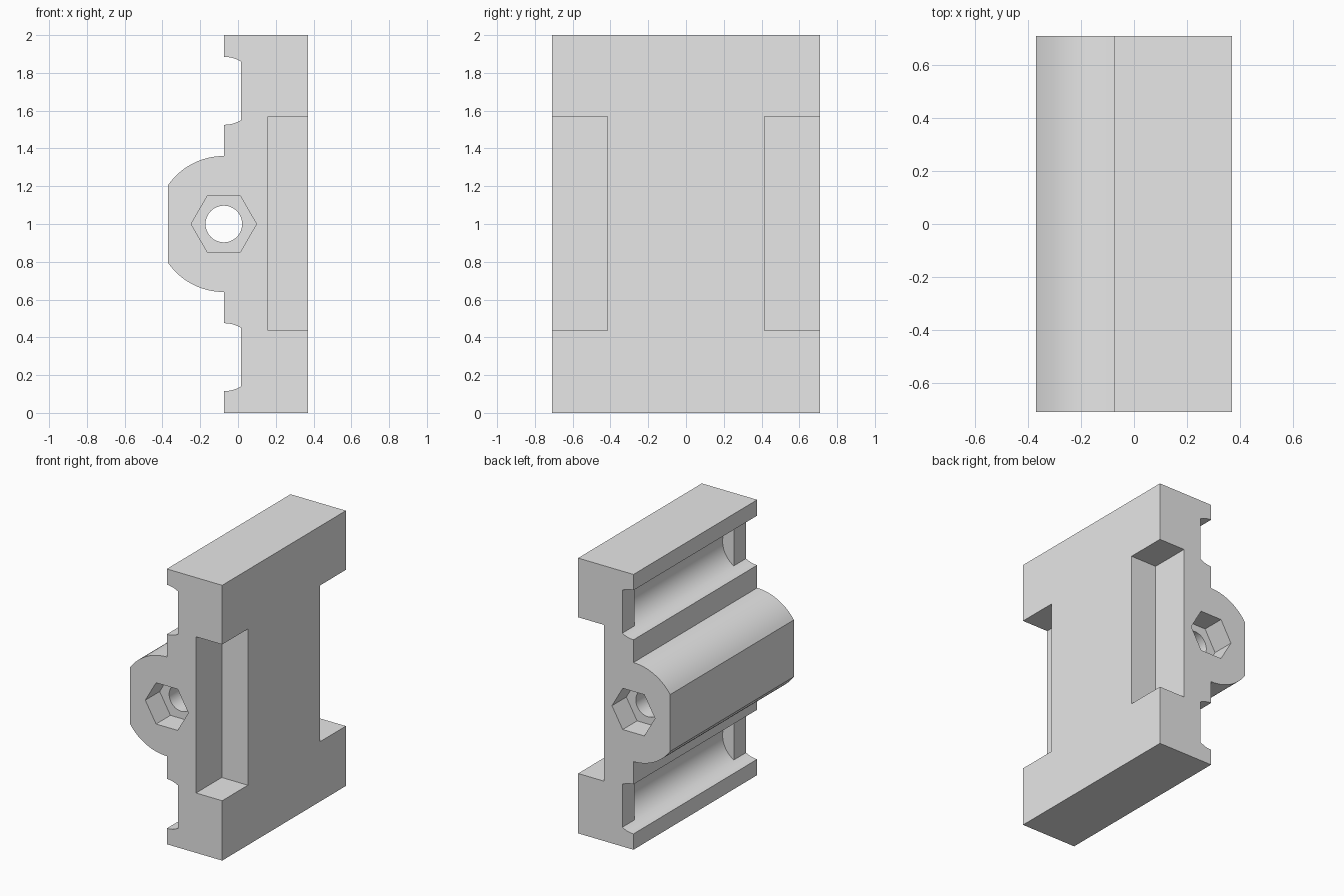
import bpy, bmesh, math

cube = bpy.data.objects.get("Cube")
if cube:
    bpy.data.objects.remove(cube, do_unlink=True)

AXIS_X = -0.075          # shared x of the bore and both grooves
HALF_Y = 0.71            # half the block length
BACK_X = 0.37
GROOVE_R, BULGE_R = 0.18, 0.36
POCKET_HALF = 0.57       # half the length of the deep groove pockets
NUT_DEPTH = 0.165
GROOVES = (1.705, 0.295)

gray = bpy.data.materials.new("plain_gray")
gray.use_nodes = True
gray.diffuse_color = (0.8, 0.8, 0.8, 1)
gray.node_tree.nodes["Principled BSDF"].inputs["Base Color"].default_value = (0.8, 0.8, 0.8, 1)


def arc(z, r, start, end, n):
    """Points (x, z) on a circle about the shared axis, angles in degrees."""
    pts = []
    for i in range(n + 1):
        a = math.radians(start + (end - start) * i / n)
        pts.append((AXIS_X + r * math.cos(a), z + r * math.sin(a)))
    return pts


def prism(name, profile, y0, y1):
    """Extrude an (x, z) outline along y."""
    bm = bmesh.new()
    face = bm.faces.new([bm.verts.new((x, y0, z)) for x, z in profile])
    new = bmesh.ops.extrude_face_region(bm, geom=[face])["geom"]
    verts = [v for v in new if isinstance(v, bmesh.types.BMVert)]
    bmesh.ops.translate(bm, verts=verts, vec=(0, y1 - y0, 0))
    bmesh.ops.recalc_face_normals(bm, faces=bm.faces[:])
    mesh = bpy.data.meshes.new(name)
    bm.to_mesh(mesh)
    bm.free()
    obj = bpy.data.objects.new(name, mesh)
    bpy.context.collection.objects.link(obj)
    mesh.materials.append(gray)
    return obj


def cut(target, cutter):
    """Subtract the cutter and discard it."""
    cutter.hide_render = True
    bpy.ops.object.select_all(action="DESELECT")
    bpy.context.view_layer.objects.active = target
    target.select_set(True)
    mod = target.modifiers.new("cut", "BOOLEAN")
    mod.operation, mod.solver, mod.object = "DIFFERENCE", "EXACT", cutter
    bpy.ops.object.modifier_apply(modifier=mod.name)
    bpy.data.objects.remove(cutter, do_unlink=True)


def notch(z):
    """Shallow groove outline: two short arcs joined by a flat floor."""
    return arc(z, GROOVE_R, 90, 60, 6) + arc(z, GROOVE_R, -60, -90, 6)


# Main block: back plate, shallow grooves and the rounded, flat-nosed bulge
flat = math.degrees(math.acos((-BACK_X - AXIS_X) / BULGE_R))
outline = [(BACK_X, 0), (BACK_X, 2), (AXIS_X, 2)]
outline += notch(GROOVES[0])
outline += arc(1, BULGE_R, 90, flat, 14) + arc(1, BULGE_R, 360 - flat, 270, 14)
outline += notch(GROOVES[1]) + [(AXIS_X, 0)]
block = prism("bearing_block", outline, -HALF_Y, HALF_Y)

# Deep round pockets between the groove end lips
for z in GROOVES:
    section = arc(z, GROOVE_R, -60, 60, 24) + [(AXIS_X + 0.04, z)]
    cut(block, prism("pocket_cutter", section, -POCKET_HALF, POCKET_HALF))

# Through bore
cut(block, prism("bore_cutter", arc(1, 0.097, 0, 352.5, 47), -1, 1))

# Hexagonal nut recess and rear corner notch at each end
recess = [(0.16, 0.435), (0.5, 0.435), (0.5, 1.57), (0.16, 1.57)]
for side in (-1, 1):
    cut(block, prism("nut_cutter", arc(1, 0.173, 0, 300, 5),
                     side * (HALF_Y - NUT_DEPTH), side))
    cut(block, prism("corner_cutter", recess, side * 0.415, side))

bpy.ops.object.shade_smooth_by_angle(angle=math.radians(25))
